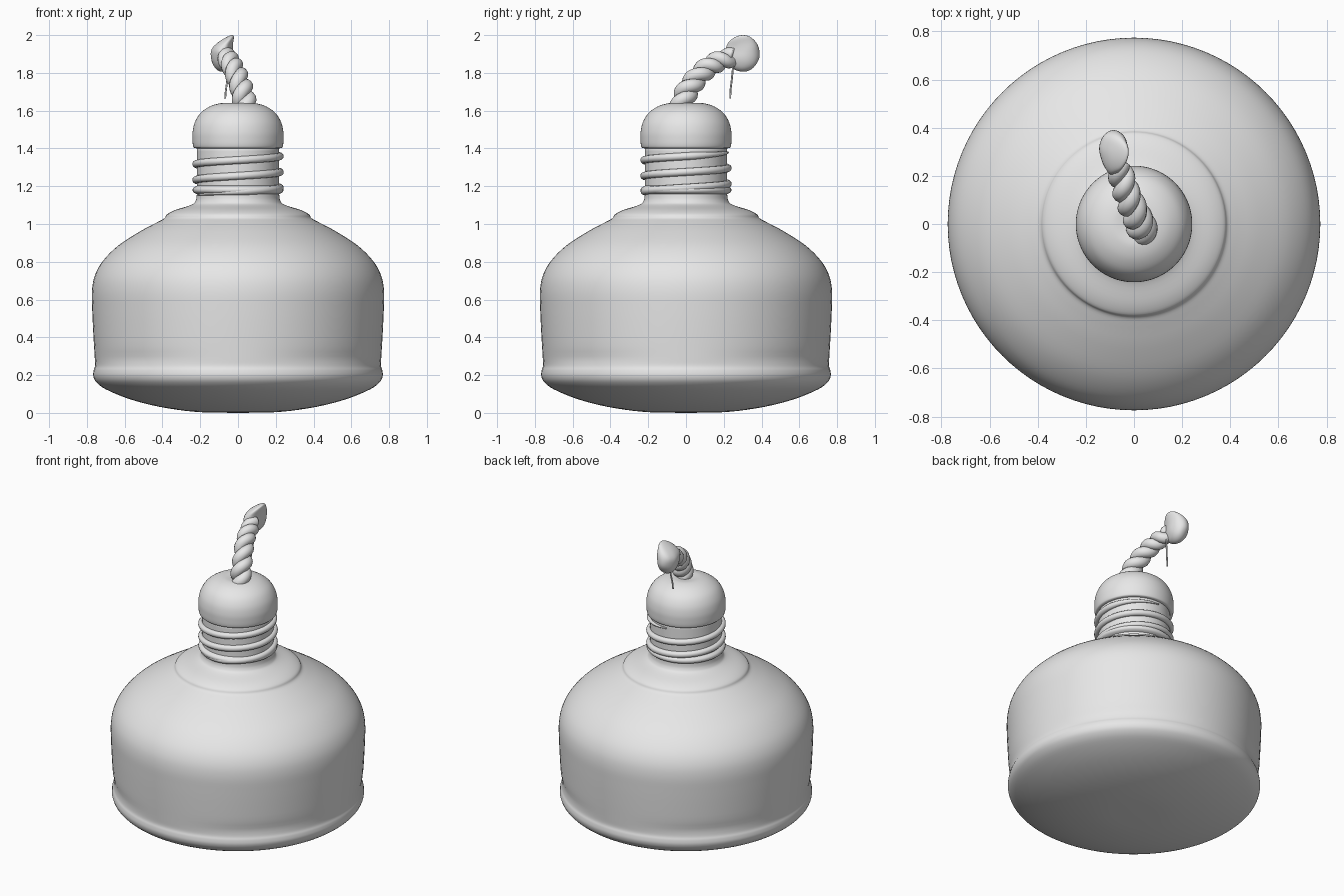
import bpy, bmesh, math
from mathutils import Vector, noise

cube = bpy.data.objects.get("Cube")
if cube:
    bpy.data.objects.remove(cube)

grey = bpy.data.materials.new("plain grey")
grey.use_nodes = True
grey.diffuse_color = (0.8, 0.8, 0.8, 1)
grey.node_tree.nodes["Principled BSDF"].inputs["Base Color"].default_value = grey.diffuse_color


def add_object(name, bm):
    bmesh.ops.recalc_face_normals(bm, faces=bm.faces)
    mesh = bpy.data.meshes.new(name)
    bm.to_mesh(mesh)
    bm.free()
    mesh.shade_smooth()
    mesh.materials.append(grey)
    obj = bpy.data.objects.new(name, mesh)
    bpy.context.collection.objects.link(obj)
    return obj


def spline(points, steps):
    """Catmull-Rom curve through the points."""
    pts = [Vector(p) for p in points]
    pts = [2 * pts[0] - pts[1]] + pts + [2 * pts[-1] - pts[-2]]
    out = []
    for a, b, c, d in zip(pts, pts[1:], pts[2:], pts[3:]):
        for i in range(steps):
            t = i / steps
            out.append(0.5 * (2 * b + (c - a) * t + (2 * a - 5 * b + 4 * c - d) * t ** 2
                              + (3 * b - a - 3 * c + d) * t ** 3))
    return out + [pts[-2]]


def lathe(name, profile, steps=4, segments=96, shape=None):
    """Turn a (radius, height) profile around z; shape may adjust the radius."""
    bm = bmesh.new()
    rings = []
    for r, z in spline(profile, steps):
        ring = []
        for k in range(segments):
            a = math.tau * k / segments
            rad = max(r + (shape(a, z) if shape else 0), 0.0005)
            ring.append(bm.verts.new((rad * math.cos(a), rad * math.sin(a), z)))
        rings.append(ring)
    for low, high in zip(rings, rings[1:]):
        for k in range(segments):
            n = (k + 1) % segments
            bm.faces.new((low[k], low[n], high[n], high[k]))
    bm.faces.new(rings[0])
    bm.faces.new(rings[-1])
    return add_object(name, bm)


def tube(name, path, radii, sides=14):
    """Sweep a round section along a path with a radius for each point."""
    bm = bmesh.new()
    rings = []
    side = Vector((1, 0.1, 0.05))
    for i, p in enumerate(path):
        t = (path[min(i + 1, len(path) - 1)] - path[max(i - 1, 0)]).normalized()
        side = (side - t * side.dot(t)).normalized()
        up = t.cross(side)
        angles = [math.tau * k / sides for k in range(sides)]
        rings.append([bm.verts.new(p + radii[i] * (side * math.cos(a) + up * math.sin(a)))
                      for a in angles])
    for low, high in zip(rings, rings[1:]):
        for k in range(sides):
            n = (k + 1) % sides
            bm.faces.new((low[k], low[n], high[n], high[k]))
    bm.faces.new(rings[0])
    bm.faces.new(rings[-1])
    return add_object(name, bm)


# Flask body with rounded base, soft lip, shoulder step and neck
def base_dents(a, z):
    depth = 0.006 * (1 - math.cos(4 * a)) / 2
    return -depth * math.exp(-((z - 0.29) / 0.035) ** 2)


lathe("flask_body", [
    (0, 0), (0.22, 0.005), (0.42, 0.033), (0.58, 0.075), (0.70, 0.125), (0.75, 0.162),
    (0.766, 0.195), (0.764, 0.225), (0.757, 0.25), (0.759, 0.30), (0.766, 0.42),
    (0.772, 0.55), (0.773, 0.65), (0.757, 0.73), (0.715, 0.805), (0.635, 0.885),
    (0.52, 0.96), (0.43, 1.008), (0.39, 1.03), (0.375, 1.052), (0.33, 1.075),
    (0.25, 1.10), (0.226, 1.12), (0.218, 1.16), (0.218, 1.28), (0.218, 1.42)],
    shape=base_dents)

# Domed cap, with the rope seat slightly sunk into its top
lathe("cap", [
    (0.19, 1.40), (0.228, 1.402), (0.238, 1.415), (0.241, 1.45), (0.24, 1.49), (0.228, 1.54),
    (0.198, 1.588), (0.15, 1.622), (0.10, 1.638), (0.06, 1.639), (0, 1.63)])

# Screw thread around the neck
turns, count = 2.7, 260
thread, sizes = [], []
for i in range(count):
    t = i / (count - 1)
    a = math.radians(200) + math.tau * turns * t
    thread.append(Vector((0.222 * math.cos(a), 0.222 * math.sin(a), 1.155 + 0.225 * t)))
    sizes.append(0.004 + 0.016 * min(1, 12 * t, 12 * (1 - t)))
tube("screw_thread", thread, sizes, 12)
lathe("neck_ring", [(0.20, 1.15), (0.232, 1.165), (0.24, 1.18), (0.232, 1.195), (0.20, 1.21)])

# Twisted rope: two strands wound about one bent path
core = spline([(0.04, -0.03, 1.58), (0.03, -0.01, 1.67), (0.01, 0.035, 1.745),
               (-0.02, 0.10, 1.815), (-0.045, 0.17, 1.86), (-0.065, 0.25, 1.885)], 18)
for s, name in enumerate(("rope_strand_a", "rope_strand_b")):
    path, radii = [], []
    for i, p in enumerate(core):
        t = i / (len(core) - 1)
        d = (core[min(i + 1, len(core) - 1)] - core[max(i - 1, 0)]).normalized()
        u = Vector((1, 0, 0))
        u = (u - d * u.dot(d)).normalized()
        a = math.tau * 2.9 * t + math.pi * s
        path.append(p + (0.029 - 0.007 * t) * (u * math.cos(a) + d.cross(u) * math.sin(a)))
        radii.append(0.039 - 0.006 * t)
    tube(name, path, radii)

# Knotted rope end, pinched to a corner at the top
bm = bmesh.new()
bmesh.ops.create_uvsphere(bm, u_segments=40, v_segments=24, radius=1)
for v in bm.verts:
    x, y, z = v.co
    bump = 1 + 0.06 * noise.noise(v.co * 1.6)
    top = max(z, 0) ** 2
    taper = 0.8 + 0.2 * y
    v.co = Vector((-0.085 + 0.071 * x * bump * (1 - 0.35 * top) * taper + 0.055 * top,
                   0.295 + 0.092 * y * bump,
                   1.895 + (0.105 * z * (0.92 + 0.08 * y))))
peak = max(v.co.z for v in bm.verts)
for v in bm.verts:
    v.co.z += 2.0 - peak
add_object("rope_knot", bm)

# Loose thread hanging from the knot
loose = spline([(-0.045, 0.25, 1.84), (-0.055, 0.243, 1.77), (-0.064, 0.236, 1.71),
                (-0.068, 0.234, 1.665)], 6)
tube("loose_thread", loose, [0.005] * len(loose), 8)
